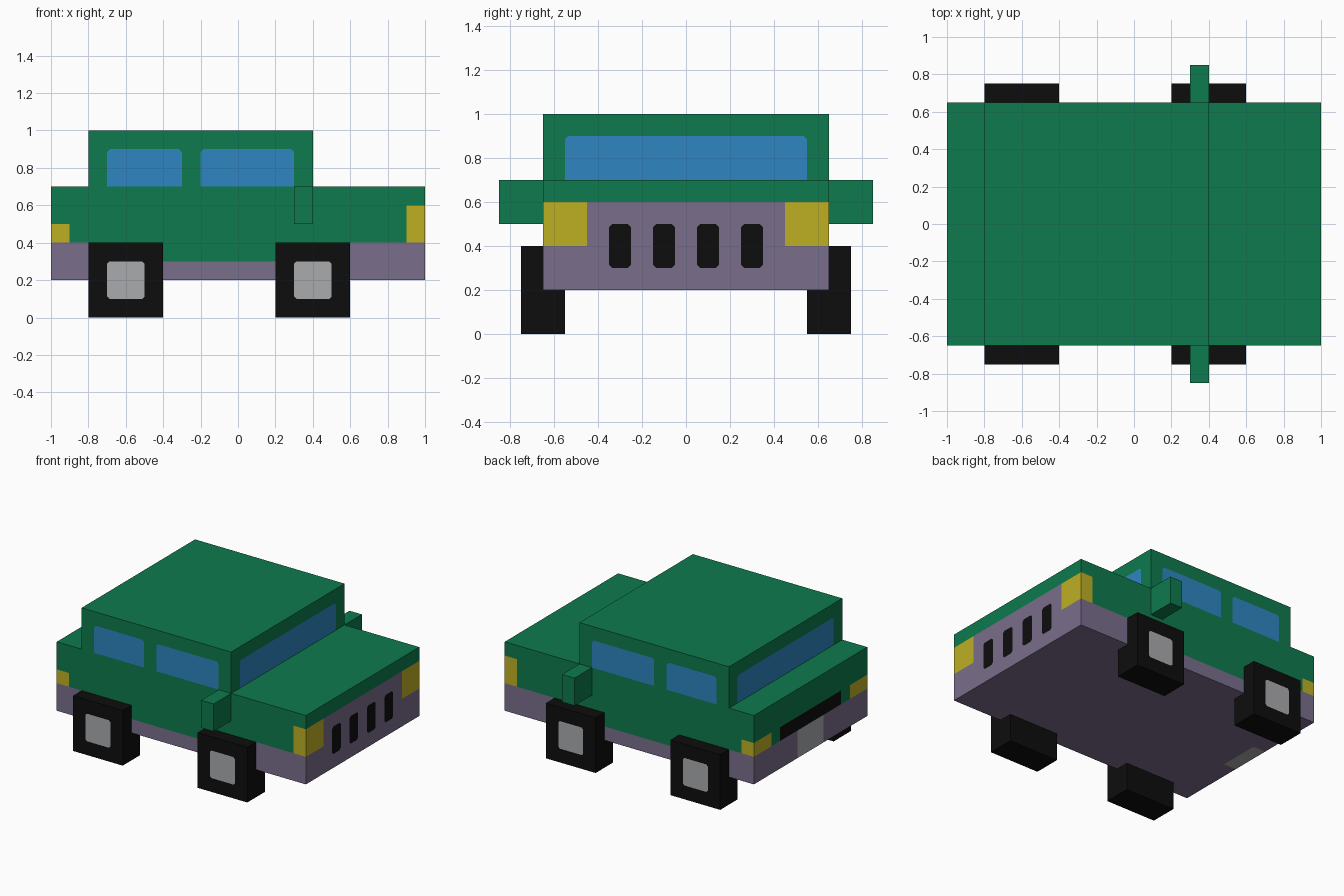
import bpy, bmesh
from mathutils import Vector

if "Cube" in bpy.data.objects:
    bpy.data.objects.remove(bpy.data.objects["Cube"])


def make_colour(name, rgb):
    lin = [((c / 255 + 0.055) / 1.055) ** 2.4 if c > 10 else c / 255 / 12.92 for c in rgb]
    m = bpy.data.materials.new(name)
    m.diffuse_color = (*lin, 1)
    m.use_nodes = True
    m.node_tree.nodes["Principled BSDF"].inputs["Base Color"].default_value = m.diffuse_color
    return m


GREEN, PURPLE, BLACK, GREY, YELLOW, BLUE = range(6)
MATS = [make_colour(n, c) for n, c in (
    ("green_paint", (14, 122, 77)), ("purple_trim", (122, 110, 140)),
    ("black_rubber", (13, 13, 13)), ("light_grey", (170, 171, 174)),
    ("yellow_lamp", (190, 176, 36)), ("blue_glass", (46, 134, 193)))]


def box(lo, hi):
    bm = bmesh.new()
    bmesh.ops.create_cube(bm, size=1)
    for v in bm.verts:
        v.co = [lo[i] if v.co[i] < 0 else hi[i] for i in range(3)]
    return bm


def cut(bm, axis, values):
    n = Vector([float(i == axis) for i in range(3)])
    for val in values:
        bmesh.ops.bisect_plane(bm, geom=bm.verts[:] + bm.edges[:] + bm.faces[:],
                               dist=1e-5, plane_co=n * val, plane_no=n)


def clip_corners(bm, points, size=0.015):
    """Clip the corners of painted panels; returns the small corner faces."""
    pts = [Vector(p) for p in points]
    vs = [v for v in bm.verts if any((v.co - p).length < 1e-4 for p in pts)]
    res = bmesh.ops.bevel(bm, geom=vs, offset=size, offset_type='OFFSET',
                          segments=1, profile=0.5, affect='VERTICES')
    return set(res['faces'])


def finish(bm, name):
    bmesh.ops.recalc_face_normals(bm, faces=bm.faces[:])
    me = bpy.data.meshes.new(name)
    bm.to_mesh(me)
    bm.free()
    for m in MATS:
        me.materials.append(m)
    bpy.context.collection.objects.link(bpy.data.objects.new(name, me))


# Body: long box with the cabin pulled up from its top
bm = box((-1, -0.65, 0.2), (1, 0.65, 0.7))
cut(bm, 0, (-0.8, 0.4))


def roof_faces():
    return [f for f in bm.faces if abs(f.calc_center_median().z - 0.7) < 1e-4
            and abs(f.calc_center_median().x + 0.2) < 0.1]


ext = bmesh.ops.extrude_face_region(bm, geom=roof_faces())
for v in [g for g in ext['geom'] if isinstance(g, bmesh.types.BMVert)]:
    v.co.z = 1.0
left_over = roof_faces()
if left_over:
    bmesh.ops.delete(bm, geom=left_over, context='FACES_ONLY')

# Panel lines for windows, lamps, grille and trim
side_windows = ((-0.7, -0.3), (-0.2, 0.3))
slots = (-0.3, -0.1, 0.1, 0.3)
cut(bm, 0, (-0.9, -0.7, -0.4, -0.3, -0.2, 0.2, 0.3, 0.9))
cut(bm, 1, [s * y for s in (-1, 1) for y in (0.05, 0.15, 0.25, 0.35, 0.45, 0.55)])
cut(bm, 2, (0.3, 0.4, 0.5, 0.6, 0.7, 0.9))

corners = [(x, s * 0.65, 0.9) for w in side_windows for x in w for s in (-1, 1)]
corners += [(x, s * 0.55, 0.9) for x in (-0.8, 0.4) for s in (-1, 1)]
corners += [(1, y + d, z) for y in slots for d in (-0.05, 0.05) for z in (0.3, 0.5)]
clipped = clip_corners(bm, corners)


def body_colour(f):
    c, n = f.calc_center_median(), f.normal
    x, y, z = c.x, abs(c.y), c.z
    if f in clipped:
        return GREEN if z > 0.6 else PURPLE
    if n.z > 0.5:
        return GREEN
    if n.z < -0.5:                                   # underside and plate edge
        return GREY if x < -0.9 and y < 0.15 else PURPLE
    if abs(n.y) > 0.5:                               # sides
        if 0.7 < z < 0.9 and any(a < x < b for a, b in side_windows):
            return BLUE
        if (x > 0.9 and 0.4 < z < 0.6) or (x < -0.9 and 0.4 < z < 0.5):
            return YELLOW
        return PURPLE if z < (0.3 if -0.4 < x < 0.2 else 0.4) else GREEN
    if z > 0.7:                                      # windscreen and rear window
        return BLUE if z < 0.9 and y < 0.55 else GREEN
    if n.x > 0:                                      # nose
        if z > 0.6:
            return GREEN
        if y > 0.45 and z > 0.4:
            return YELLOW
        if 0.3 < z < 0.5 and any(abs(c.y - s) < 0.05 for s in slots):
            return BLACK
        return PURPLE
    if z < 0.4:                                      # tail
        return GREY if y < 0.15 else PURPLE
    if z < 0.5:
        return YELLOW if y > 0.45 else BLACK if y < 0.35 else GREEN
    return GREEN


bmesh.ops.recalc_face_normals(bm, faces=bm.faces[:])
bm.normal_update()
for f in bm.faces:
    f.material_index = body_colour(f)
finish(bm, "body")

for s, side in ((-1, "right"), (1, "left")):
    # Square wheels with a hub panel on the outer face
    for x, end in ((-0.6, "rear"), (0.4, "front")):
        ys = sorted((s * 0.55, s * 0.75))
        bm = box((x - 0.2, ys[0], 0), (x + 0.2, ys[1], 0.4))
        cut(bm, 0, (x - 0.1, x + 0.1))
        cut(bm, 2, (0.1, 0.3))
        clipped_hub = clip_corners(bm, [(x + d, s * 0.75, z) for d in (-0.1, 0.1)
                                        for z in (0.1, 0.3)], 0.012)
        for f in bm.faces:
            c = f.calc_center_median()
            hub = (abs(c.x - x) < 0.05 and abs(c.z - 0.2) < 0.05
                   and abs(c.y - s * 0.75) < 1e-3)
            f.material_index = GREY if hub and f not in clipped_hub else BLACK
        finish(bm, f"{end}_{side}_wheel")

    # Side mirror
    ys = sorted((s * 0.65, s * 0.85))
    finish(box((0.3, ys[0], 0.5), (0.4, ys[1], 0.7)), f"{side}_mirror")
